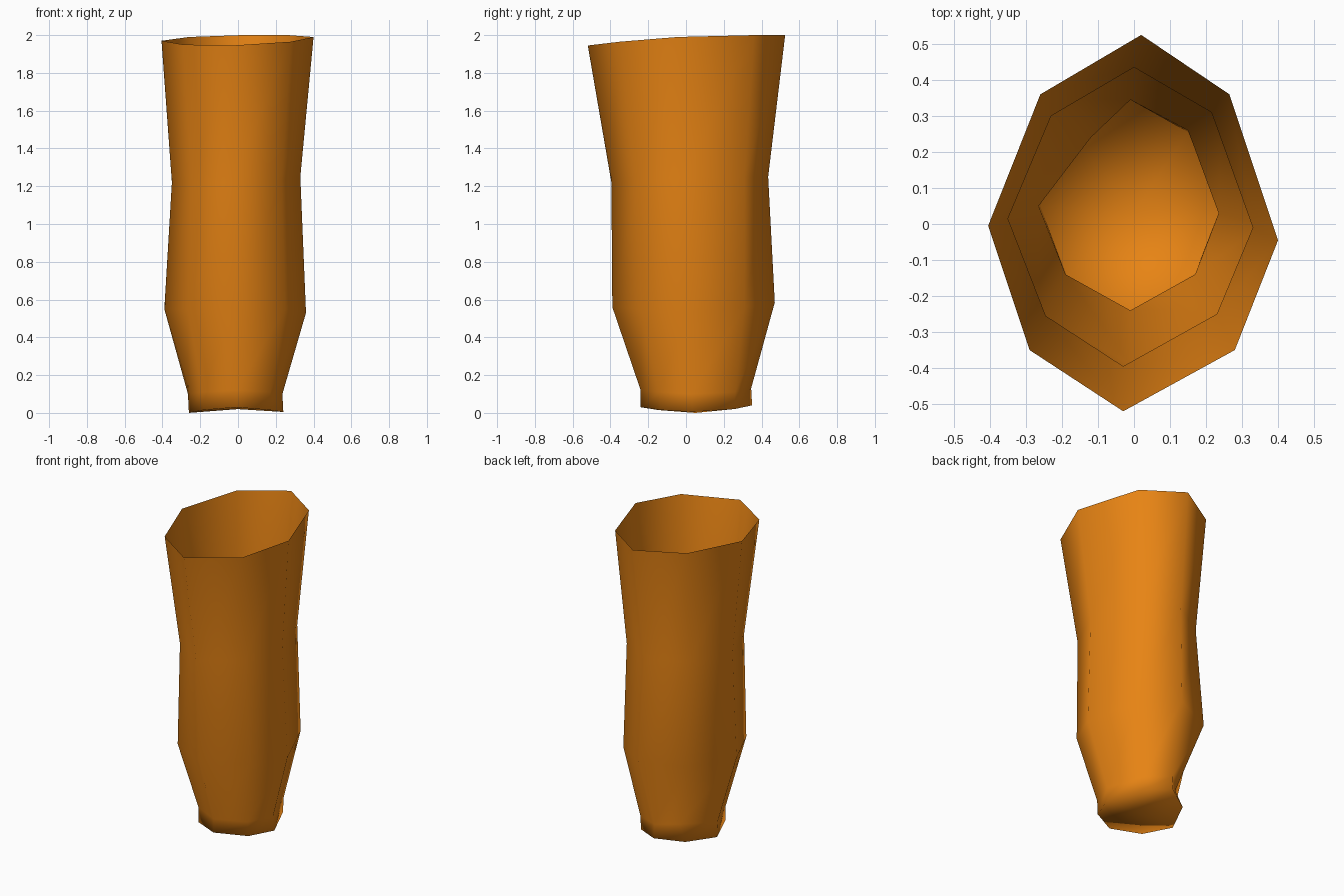
import bpy, bmesh

# Eight-sided rings from the open top down to the closed base: (x, y, z)
RINGS = [
    # rim
    [(0.02, 0.525, 2.0), (0.265, 0.36, 2.0), (0.40, -0.045, 1.99), (0.28, -0.35, 1.965),
     (-0.03, -0.52, 1.945), (-0.29, -0.35, 1.95), (-0.405, -0.005, 1.97), (-0.26, 0.36, 1.99)],
    # waist
    [(0.0, 0.435, 1.25), (0.215, 0.31, 1.25), (0.33, -0.01, 1.25), (0.23, -0.25, 1.23),
     (-0.03, -0.395, 1.22), (-0.245, -0.255, 1.22), (-0.35, 0.015, 1.22), (-0.23, 0.30, 1.24)],
    # bulge
    [(0.02, 0.47, 0.585), (0.24, 0.31, 0.56), (0.36, 0.0, 0.53), (0.25, -0.235, 0.55),
     (-0.01, -0.39, 0.56), (-0.265, -0.25, 0.55), (-0.39, 0.03, 0.55), (-0.25, 0.35, 0.57)],
    # narrow end, pinched at the back left
    [(-0.01, 0.345, 0.13), (0.15, 0.26, 0.11), (0.235, 0.03, 0.10), (0.17, -0.14, 0.11),
     (-0.01, -0.24, 0.12), (-0.19, -0.14, 0.11), (-0.265, 0.05, 0.10), (-0.12, 0.24, 0.12)],
    # base edge
    [(-0.01, 0.35, 0.04), (0.15, 0.255, 0.02), (0.24, 0.035, 0.005), (0.17, -0.135, 0.015),
     (-0.01, -0.24, 0.03), (-0.185, -0.145, 0.015), (-0.26, 0.05, 0.0), (-0.17, 0.25, 0.02)],
]

bm = bmesh.new()
rings = [[bm.verts.new(p) for p in ring] for ring in RINGS]

# Wall between neighbouring rings
for upper, lower in zip(rings, rings[1:]):
    for i in range(8):
        j = (i + 1) % 8
        bm.faces.new((upper[i], upper[j], lower[j], lower[i]))

# Base cap as a fan
centre = bm.verts.new((0.0, 0.03, 0.02))
for i in range(8):
    bm.faces.new((rings[-1][i], rings[-1][(i + 1) % 8], centre))

bmesh.ops.recalc_face_normals(bm, faces=bm.faces)
# Keep the outside facing outward on the open shell
wall = min(bm.faces, key=lambda f: f.calc_center_median().y)
if wall.normal.y > 0:
    bmesh.ops.reverse_faces(bm, faces=bm.faces)
for face in bm.faces:
    face.smooth = True

mesh = bpy.data.meshes.new("sleeve")
bm.to_mesh(mesh)
bm.free()

# Orange cloth
orange = bpy.data.materials.new("orange")
orange.diffuse_color = (0.80, 0.23, 0.007, 1.0)
mesh.materials.append(orange)

sleeve = bpy.data.objects.new("sleeve", mesh)
bpy.context.collection.objects.link(sleeve)
